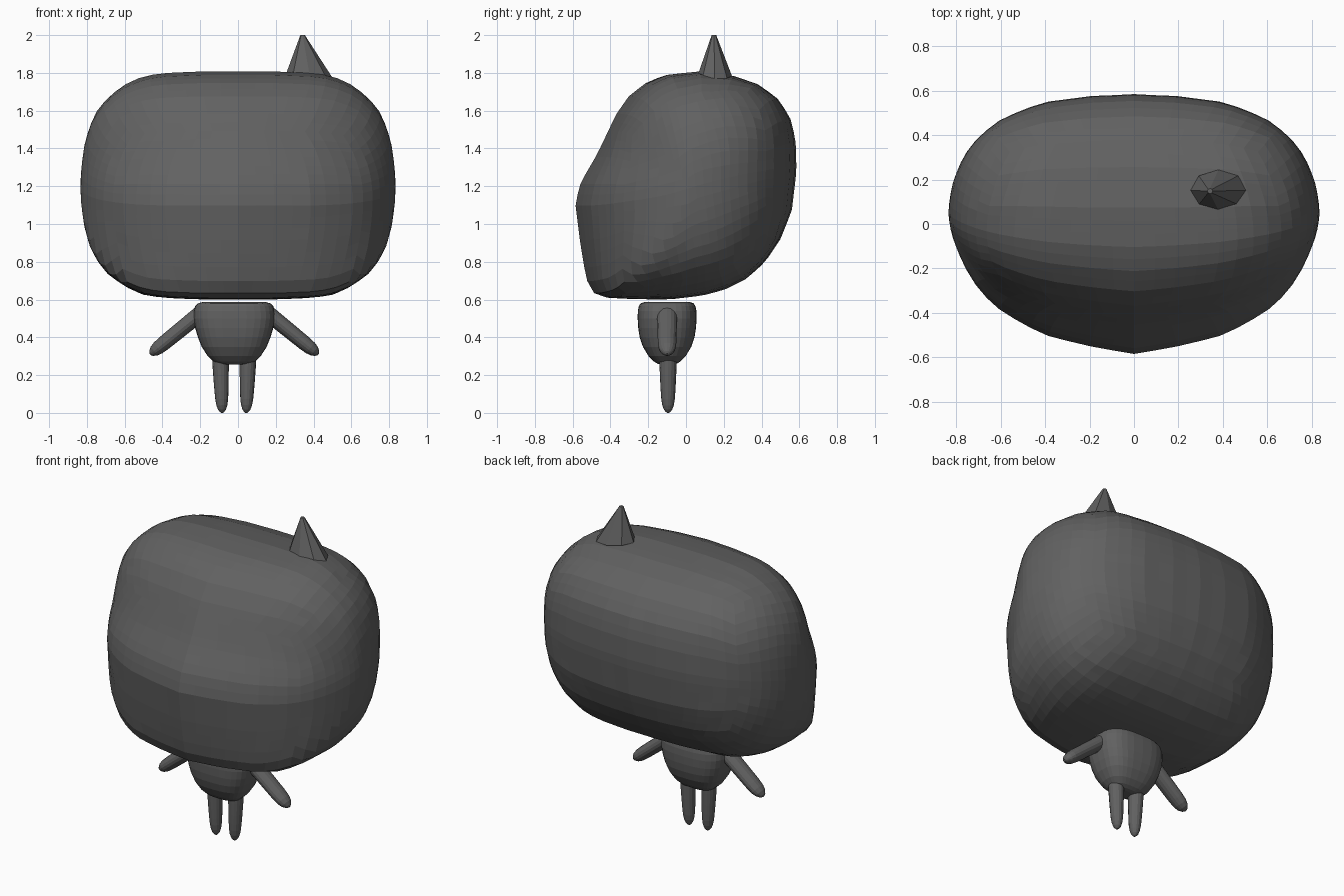
import bpy, bmesh, math
from mathutils import Vector

if "Cube" in bpy.data.objects:
    bpy.data.objects.remove(bpy.data.objects["Cube"])

grey = bpy.data.materials.new("dark_grey")
grey.diffuse_color = (0.12, 0.12, 0.12, 1)
grey.use_nodes = True
grey.node_tree.nodes["Principled BSDF"].inputs["Base Color"].default_value = grey.diffuse_color


def finish(bm, name):
    bmesh.ops.recalc_face_normals(bm, faces=bm.faces[:])
    mesh = bpy.data.meshes.new(name)
    bm.to_mesh(mesh)
    bm.free()
    mesh.materials.append(grey)
    obj = bpy.data.objects.new(name, mesh)
    bpy.context.collection.objects.link(obj)
    return obj


def lerp_table(table, t):
    """Interpolate rows whose first entry is the sorted key."""
    for a, b in zip(table, table[1:]):
        if t <= b[0]:
            f = max(0, (t - a[0]) / (b[0] - a[0]))
            return [p + (q - p) * f for p, q in zip(a[1:], b[1:])]
    return table[-1][1:]


def loft(name, rings):
    """Skin a list of closed rings and cap both ends."""
    bm = bmesh.new()
    rows = [[bm.verts.new(p) for p in ring] for ring in rings]
    n = len(rows[0])
    for a, b in zip(rows, rows[1:]):
        for i in range(n):
            j = (i + 1) % n
            bm.faces.new((a[i], a[j], b[j], b[i]))
    bm.faces.new(rows[0])
    bm.faces.new(rows[-1])
    return finish(bm, name)


# Head: side profile (y, z), swept sideways with shrinking sections
HEAD_Z = 1.2
profile = [(-.565, 1.2), (-.585, 1.1), (-.56, .9), (-.53, .72), (-.505, .645), (-.45, .612),
           (-.3, .603), (-.1, .6), (.08, .62), (.2, .65), (.32, .71), (.42, .8), (.5, .92),
           (.56, 1.07), (.585, 1.28), (.58, 1.45), (.55, 1.57), (.48, 1.67), (.38, 1.74),
           (.25, 1.785), (.07, 1.808), (-.1, 1.79), (-.2, 1.755), (-.3, 1.68), (-.37, 1.58),
           (-.47, 1.37), (-.54, 1.25)]
polar = sorted((math.atan2(z - HEAD_Z, y) % math.tau, y, z - HEAD_Z) for y, z in profile)
polar = [(polar[-1][0] - math.tau, *polar[-1][1:])] + polar + [(polar[0][0] + math.tau, *polar[0][1:])]
# side fraction: x, front scale, back scale, height scale
sections = [(0, 0, 1, 1, 1), (.13, .2, .945, .98, 1), (.26, .4, .875, .92, .985),
            (.34, .5, .8, .85, .96), (.43, .6, .71, .76, .885), (.53, .69, .585, .63, .775),
            (.61, .745, .45, .51, .66), (.7, .785, .32, .38, .53), (.8, .813, .2, .25, .36),
            (.9, .829, .1, .12, .18), (1, .835, 0, 0, 0)]

bm = bmesh.new()
bmesh.ops.create_cube(bm, size=2)
bmesh.ops.subdivide_edges(bm, edges=bm.edges[:], cuts=15, use_grid_fill=True)
for v in bm.verts:
    # even angular spacing over each cube face, slightly tilted
    d = Vector([math.tan(c * math.pi / 4) for c in v.co]).normalized()
    phi = (math.atan2(d.z, d.y) + math.radians(10)) % math.tau
    x, front, back, tall = lerp_table(sections, math.asin(min(1, abs(d.x))) / (math.pi / 2))
    y, z = lerp_table(polar, phi)
    shift = .05 * (x / .835) ** 2
    v.co = (math.copysign(x, d.x), shift + y * (front if y < 0 else back), HEAD_Z + z * tall)
finish(bm, "head")

# Horn: eight-sided leaning spike with a tiny blunt tip
base, tip = [], []
for i in range(8):
    a = math.tau * i / 8
    base.append((.38 + .125 * math.cos(a), .152 + .092 * math.sin(a), 1.782 - .015 * math.cos(a)))
    tip.append((.342 + .012 * math.cos(a), .148 + .012 * math.sin(a), 2.0))
loft("horn", [base, tip])

# Torso: rounded-square rings (z, half width, half depth)
BX, BY = -.02, -.1


def rounded(z, w, d, n=32, p=.72):
    pts = []
    for i in range(n):
        c, s = math.cos(math.tau * i / n), math.sin(math.tau * i / n)
        pts.append((BX + w * math.copysign(abs(c) ** p, c), BY + d * math.copysign(abs(s) ** p, s), z))
    return pts


loft("torso", [rounded(*r) for r in [
    (.255, .04, .03), (.26, .075, .05), (.272, .11, .07), (.3, .14, .098), (.35, .172, .128),
    (.4, .192, .145), (.45, .207, .153), (.5, .216, .156), (.54, .214, .155), (.565, .207, .15),
    (.58, .192, .14), (.587, .165, .12)]])


def limb(name, start, end, radii, depth, side):
    """Tapered round-ended tube; radii rows are (fraction, radius)."""
    a, b = Vector(start), Vector(end)
    axis = (b - a).normalized()
    u = axis.cross(Vector((0, 1, 0)))
    rings = []
    for t, r in radii:
        c = a.lerp(b, t)
        ring = []
        for i in range(16):
            g = math.tau * i / 16
            p = c + u * r * math.cos(g) + Vector((0, r * depth * math.sin(g), 0))
            ring.append((BX + side * p.x, BY + p.y, p.z))
        rings.append(ring)
    loft(name, rings)


arm_radii = [(0, .042), (.2, .042), (.4, .041), (.6, .04), (.75, .039), (.86, .036),
             (.93, .029), (.98, .017), (1, .006)]
leg_radii = [(0, .044), (.15, .043), (.4, .04), (.6, .037), (.75, .034), (.86, .029),
             (.94, .021), (.98, .012), (1, .005)]
for side, label in ((-1, "left"), (1, "right")):
    limb("arm_" + label, (.15, 0, .55), (.445, 0, .31), arm_radii, 1.25, side)
    limb("leg_" + label, (.073, .005, .29), (.064, .005, 0), leg_radii, 1.05, side)
